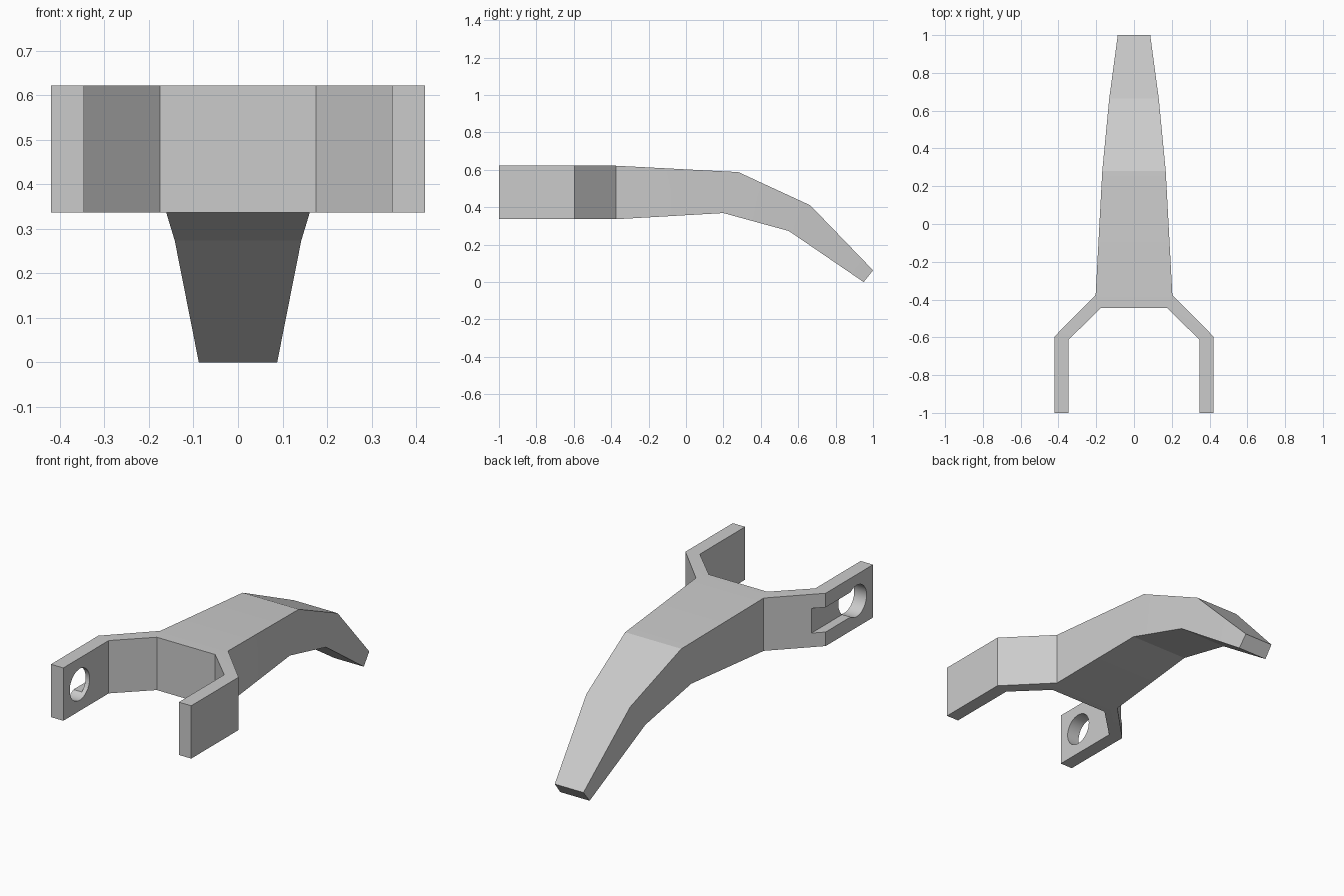
import bpy, bmesh, math
from mathutils import Matrix, Vector

cube = bpy.data.objects.get("Cube")
if cube:
    bpy.data.objects.remove(cube, do_unlink=True)

# Single grey material
grey = bpy.data.materials.new("plain grey")
grey.use_nodes = True
colour = (0.6, 0.6, 0.6, 1)
grey.diffuse_color = colour
grey.node_tree.nodes["Principled BSDF"].inputs["Base Color"].default_value = colour

Z_LOW, Z_HIGH = 0.336, 0.622


def make_object(name, bm):
    bmesh.ops.recalc_face_normals(bm, faces=bm.faces)
    mesh = bpy.data.meshes.new(name)
    bm.to_mesh(mesh)
    bm.free()
    obj = bpy.data.objects.new(name, mesh)
    bpy.context.collection.objects.link(obj)
    mesh.materials.append(grey)
    return obj


# Forked yoke: half outline mirrored, then extruded upward
half = [(0.203, -0.375), (0.42, -0.595), (0.42, -1), (0.346, -1),
        (0.346, -0.612), (0.175, -0.445)]
outline = half + [(-x, y) for x, y in reversed(half)]
bm = bmesh.new()
base = bm.faces.new([bm.verts.new((x, y, Z_LOW)) for x, y in outline])
top = bmesh.ops.extrude_face_region(bm, geom=[base], use_keep_orig=True)["geom"]
bmesh.ops.translate(bm, vec=(0, 0, Z_HIGH - Z_LOW),
                    verts=[v for v in top if isinstance(v, bmesh.types.BMVert)])

# Curved lever: the back face of the yoke extruded through tapering stations
# (top y, z, half width, bottom y, z, half width)
stations = [(0.28, 0.588, 0.168, 0.2, 0.369, 0.171),
            (0.665, 0.41, 0.131, 0.55, 0.273, 0.142),
            (1.0, 0.063, 0.086, 0.95, 0.0, 0.088)]
end = max(bm.faces, key=lambda f: f.calc_center_median().y)
for ty, tz, tw, by, bz, bw in stations:
    middle = end.calc_center_median().z
    end = bmesh.ops.extrude_discrete_faces(bm, faces=[end])["faces"][0]
    for v in end.verts:
        side = math.copysign(1, v.co.x)
        v.co = Vector((side * tw, ty, tz) if v.co.z > middle else (side * bw, by, bz))
lever = make_object("forked_lever", bm)

# Cutters for the right arm: round through hole and shallow outer slot
Z_MID = (Z_LOW + Z_HIGH) / 2
HOLE_Y = -0.86
bm = bmesh.new()
bmesh.ops.create_cone(bm, cap_ends=True, segments=40, radius1=0.085, radius2=0.085, depth=0.3,
                      matrix=Matrix.Translation((-0.4, HOLE_Y, Z_MID)) @ Matrix.Rotation(math.pi / 2, 4, "Y"))
hole = make_object("hole_cutter", bm)

bm = bmesh.new()
bmesh.ops.create_cube(bm, size=1, matrix=Matrix.Translation((-0.44, HOLE_Y + 0.2, Z_MID))
                      @ Matrix.Diagonal((0.14, 0.4, 0.134, 1)))
slot = make_object("slot_cutter", bm)

bpy.ops.object.select_all(action="DESELECT")
bpy.context.view_layer.objects.active = lever
lever.select_set(True)
for cutter in (hole, slot):
    cutter.hide_render = True
    cut = lever.modifiers.new(cutter.name, "BOOLEAN")
    cut.operation = "DIFFERENCE"
    cut.solver = "EXACT"
    cut.object = cutter
    bpy.ops.object.modifier_apply(modifier=cut.name)
    bpy.data.objects.remove(cutter, do_unlink=True)

# Smooth hole wall, crisp edges elsewhere
bpy.ops.object.shade_smooth_by_angle(angle=math.radians(15))
